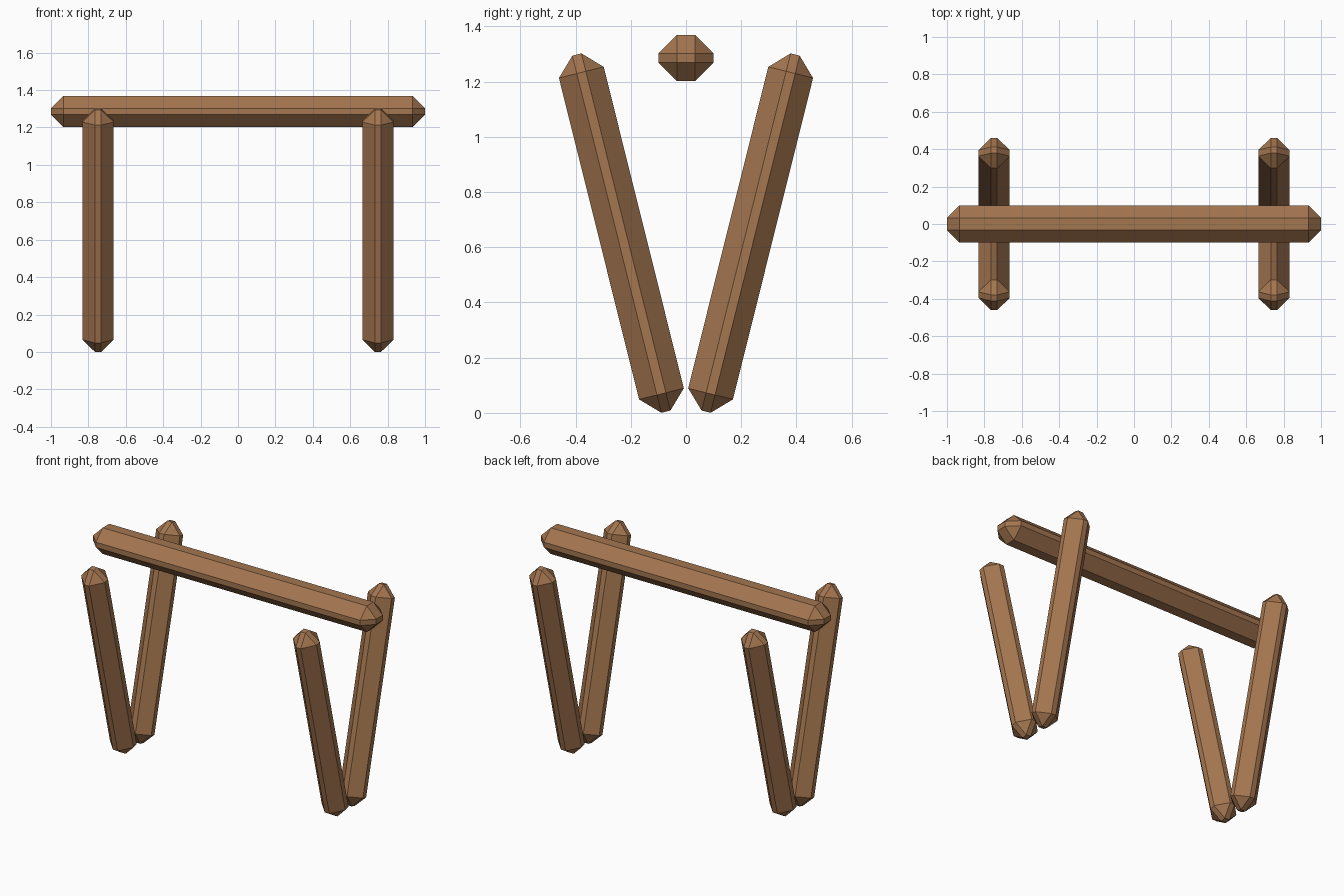
import bpy
import bmesh
from math import radians
from mathutils import Matrix

cube = bpy.data.objects.get("Cube")
if cube:
    bpy.data.objects.remove(cube, do_unlink=True)

BROWN = (0.37, 0.18, 0.08, 1.0)
wood = bpy.data.materials.new("brown_wood")
wood.use_nodes = True
wood.diffuse_color = BROWN
bsdf = next(n for n in wood.node_tree.nodes if n.type == 'BSDF_PRINCIPLED')
bsdf.inputs["Base Color"].default_value = BROWN


def log(name, size, location, tilt=0.0):
    """Box with wide flat chamfers on every edge."""
    bm = bmesh.new()
    bmesh.ops.create_cube(bm, size=1.0, matrix=Matrix.Diagonal((*size, 1.0)))
    bmesh.ops.bevel(bm, geom=bm.edges[:], offset=0.0667, offset_type='OFFSET',
                    segments=1, profile=0.5, affect='EDGES')
    bmesh.ops.recalc_face_normals(bm, faces=bm.faces[:])
    mesh = bpy.data.meshes.new(name)
    bm.to_mesh(mesh)
    bm.free()
    mesh.materials.append(wood)
    obj = bpy.data.objects.new(name, mesh)
    obj.location = location
    obj.rotation_euler.x = tilt
    bpy.context.collection.objects.link(obj)
    return obj


# Horizontal beam
log("crossbar", (2.0, 0.2, 0.167), (0, 0, 1.285))

# Two V-shaped pairs of posts, leaning outward towards the top
for side, sx in (("left", 1), ("right", -1)):
    for end, sy in (("front", -1), ("back", 1)):
        log(f"{end}_{side}_post", (0.167, 0.167, 1.333),
            (sx * 0.748, sy * 0.234, 0.651), -sy * radians(14))
